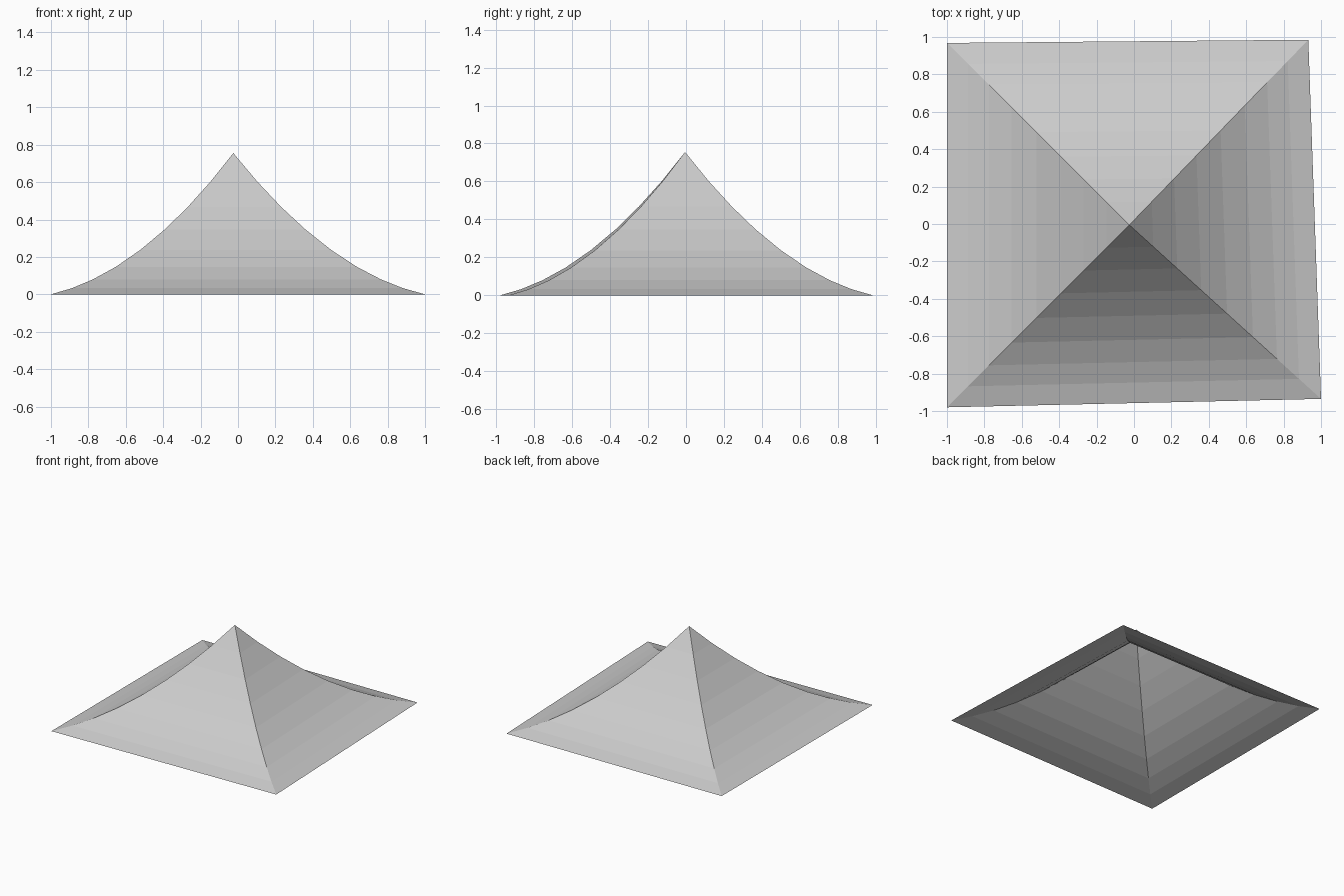
import bpy, bmesh
from mathutils import Vector

if "Cube" in bpy.data.objects:
    bpy.data.objects.remove(bpy.data.objects["Cube"])

# Open, slightly skewed four-sided canopy with concave sides
corners = [Vector(c) for c in ((-1, -0.98, 0), (1, -0.935, 0), (0.932, 0.985, 0), (-1, 0.968, 0))]
apex = Vector((-0.025, -0.005, 0))
HEIGHT, SAG = 0.755, 0.53
steps = (0.125, 0.25, 0.375, 0.51, 0.645, 0.77, 0.885, 1.0)


def level(t):
    # Sagging profile from peak to eaves
    return HEIGHT * (1 - t) - SAG * t * (1 - t)


bm = bmesh.new()
peak = bm.verts.new((apex.x, apex.y, HEIGHT))
rings = []
for t in steps:
    rings.append([bm.verts.new((*apex.lerp(c, t).xy, level(t))) for c in corners])

# Peak triangles, then bands down to the open rim
for i in range(4):
    j = (i + 1) % 4
    bm.faces.new((peak, rings[0][i], rings[0][j]))
    for upper, lower in zip(rings, rings[1:]):
        bm.faces.new((upper[i], lower[i], lower[j], upper[j]))
bm.normal_update()

mesh = bpy.data.meshes.new("canopy_roof")
bm.to_mesh(mesh)
bm.free()
roof = bpy.data.objects.new("canopy_roof", mesh)
bpy.context.collection.objects.link(roof)
